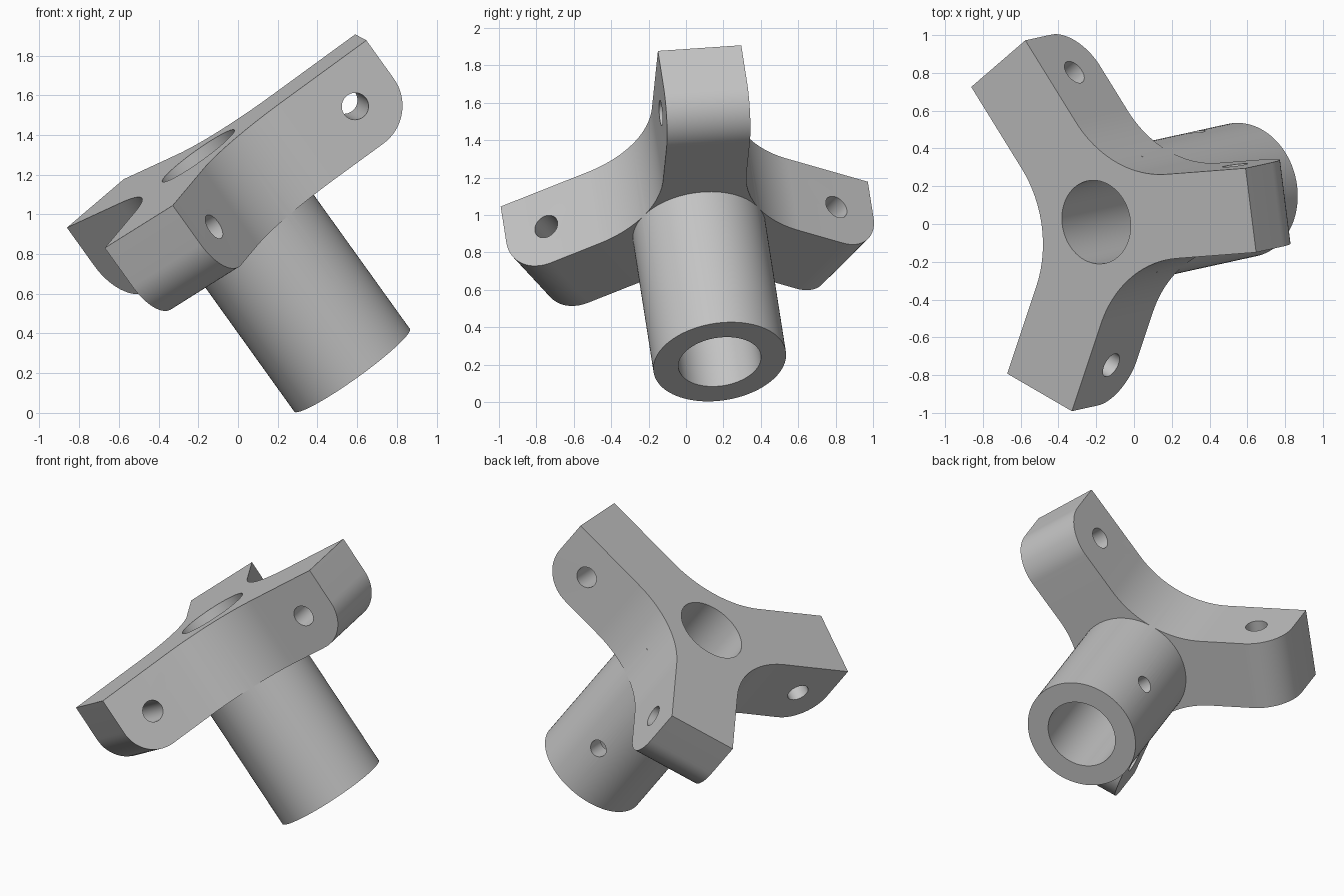
import bpy
import bmesh
from math import sin, cos, tan, radians, pi
from mathutils import Matrix, Vector

if "Cube" in bpy.data.objects:
    bpy.data.objects.remove(bpy.data.objects["Cube"], do_unlink=True)

# Main dimensions, in the bracket's own upright frame (top face at zero height)
ARM_LENGTH, HALF_WIDTH, THICK = 1.015, 0.225, 0.475
ROUND = 0.235
FILLET = 0.63
TUBE_R, BORE_R, TUBE_LENGTH = 0.358, 0.223, 1.34
ARM_HOLE_R, PIN_HOLE_R = 0.068, 0.055

metal = bpy.data.materials.new("plain grey")
metal.use_nodes = True
grey = (0.55, 0.55, 0.55, 1)
metal.diffuse_color = grey
metal.node_tree.nodes["Principled BSDF"].inputs["Base Color"].default_value = grey


def to_object(name, bm):
    bmesh.ops.recalc_face_normals(bm, faces=bm.faces[:])
    mesh = bpy.data.meshes.new(name)
    bm.to_mesh(mesh)
    bm.free()
    mesh.materials.append(metal)
    obj = bpy.data.objects.new(name, mesh)
    bpy.context.collection.objects.link(obj)
    return obj


def rod(name, start, end, radius, sides=64):
    """Cylinder between two points."""
    start, end = Vector(start), Vector(end)
    axis = end - start
    turn = axis.to_track_quat("Z", "Y").to_matrix().to_4x4()
    bm = bmesh.new()
    bmesh.ops.create_cone(bm, cap_ends=True, segments=sides, radius1=radius,
                          radius2=radius, depth=axis.length,
                          matrix=Matrix.Translation((start + end) / 2) @ turn)
    return to_object(name, bm)


def combine(target, tool, operation):
    mod = target.modifiers.new(operation.lower(), "BOOLEAN")
    mod.operation, mod.solver, mod.object = operation, "EXACT", tool
    bpy.context.view_layer.objects.active = target
    bpy.ops.object.modifier_apply(modifier=mod.name)
    bpy.data.objects.remove(tool, do_unlink=True)


# Three-armed plate: square arm ends joined by large fillets
outline = []
centre_dist = (HALF_WIDTH + FILLET) / sin(pi / 3)
steps = 20
for i in range(3):
    arm = Matrix.Rotation(i * 2 * pi / 3, 2)
    outline += [arm @ Vector((ARM_LENGTH, s * HALF_WIDTH)) for s in (-1, 1)]
    bisector = i * 2 * pi / 3 + pi / 3
    centre = Vector((cos(bisector), sin(bisector))) * centre_dist
    for k in range(steps + 1):
        t = bisector + pi + radians(30 - 60 * k / steps)
        outline.append(centre + FILLET * Vector((cos(t), sin(t))))

bm = bmesh.new()
face = bm.faces.new([bm.verts.new((p.x, p.y, 0)) for p in outline])
grown = bmesh.ops.extrude_face_region(bm, geom=[face])
lower = [g for g in grown["geom"] if isinstance(g, bmesh.types.BMVert)]
bmesh.ops.translate(bm, verts=lower, vec=(0, 0, -THICK))

# Round the lower corner of each arm end
tips = [e for e in bm.edges if all(v.co.z < -THICK / 2 and
        v.co.xy.length > ARM_LENGTH for v in e.verts)]
bmesh.ops.bevel(bm, geom=tips, offset=ROUND, segments=16, profile=0.5,
                affect="EDGES")
bracket = to_object("three_arm_bracket", bm)

# Tube below the plate, then the bore through both
combine(bracket, rod("tube", (0, 0, -THICK / 2), (0, 0, -TUBE_LENGTH), TUBE_R, 96), "UNION")
combine(bracket, rod("bore", (0, 0, 0.2), (0, 0, -TUBE_LENGTH - 0.2), BORE_R, 96), "DIFFERENCE")

# Cross hole near the end of each arm
for i in range(3):
    turn = Matrix.Rotation(i * 2 * pi / 3, 3, "Z")
    ends = [turn @ Vector((ARM_LENGTH - 0.24, s * 0.4, -THICK / 2)) for s in (-1, 1)]
    combine(bracket, rod("arm_hole", *ends, ARM_HOLE_R, 40), "DIFFERENCE")

# Pin hole through one wall of the tube
combine(bracket, rod("pin_hole", (0, 0, -0.98), (0, 0.6, -0.98), PIN_HOLE_R, 40), "DIFFERENCE")

# Tilt the bracket into its resting pose
up = Vector((-0.578, -0.127, 0.806)).normalized()
side = up.cross(Vector((0.808, 0.062, 0.586))).normalized()
along = side.cross(up)
pose = Matrix((along, side, up)).transposed().to_4x4()
bracket.data.transform(Matrix.Translation((-0.2, 0.01, 1.295)) @ pose)

bpy.ops.object.select_all(action="DESELECT")
bracket.select_set(True)
bpy.context.view_layer.objects.active = bracket
bpy.ops.object.shade_smooth_by_angle(angle=radians(30))
